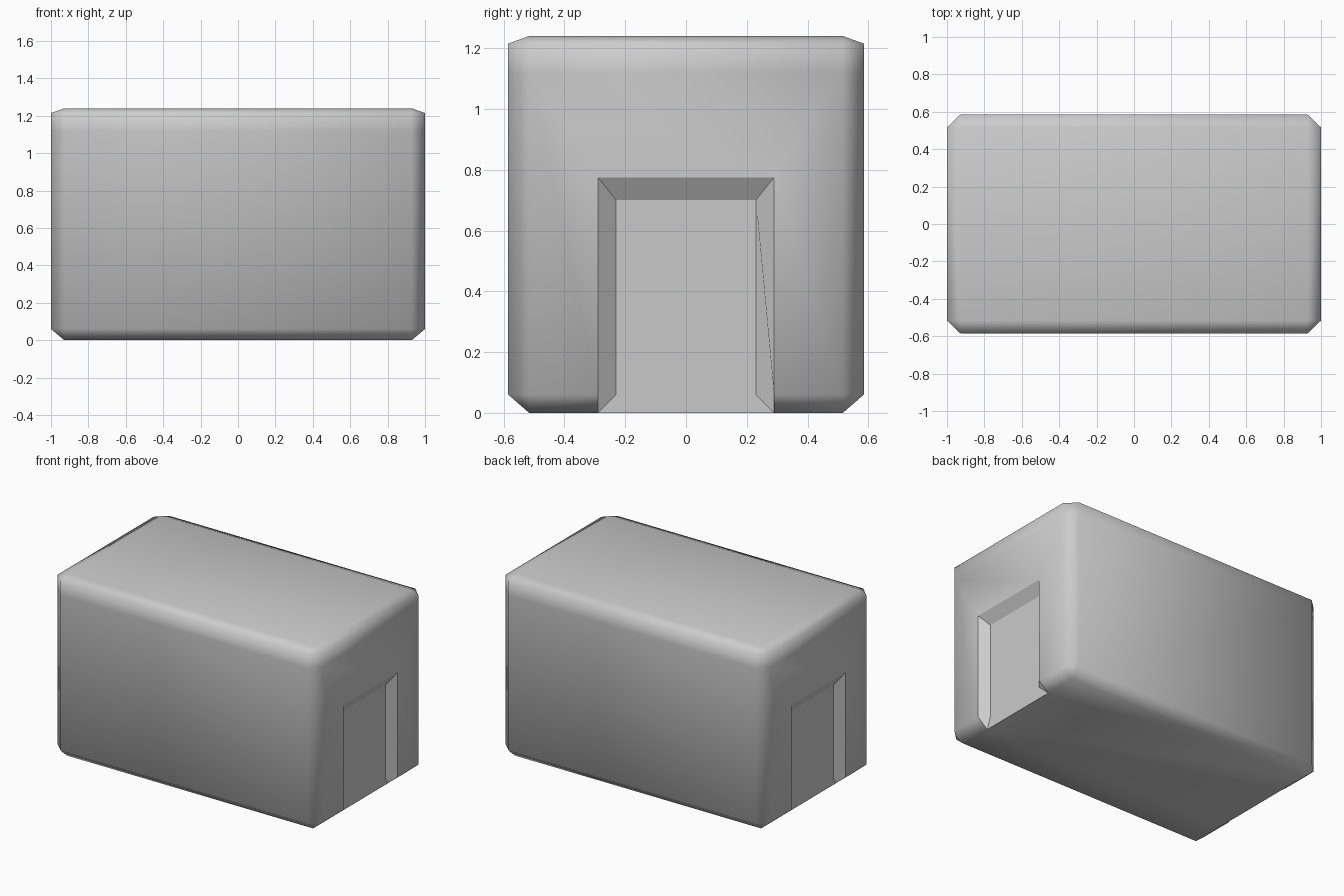
import bpy
import bmesh

if "Cube" in bpy.data.objects:
    bpy.data.objects.remove(bpy.data.objects["Cube"], do_unlink=True)

# Body size: half extents, chamfer insets and heights
X, Y = 1.0, 0.585
XI, YI = 0.928, 0.516
LOW, LOOP, SHOULDER, TOP = 0.06, 1.12, 1.215, 1.24
# Doorway: outer and inner half widths, heights and panel position
DO, DI, HO, HI, PX = 0.29, 0.23, 0.775, 0.70, 0.953

bm = bmesh.new()
cache = {}


def vert(p):
    if p not in cache:
        cache[p] = bm.verts.new(p)
    return cache[p]


def face(points):
    return bm.faces.new([vert(p) for p in points])


def flip(points, sx=1, sy=1):
    return [(x * sx, y * sy, z) for x, y, z in points]


def span_y(points):
    """Close a half outline across the y = 0 plane."""
    return points + flip(points, sy=-1)[::-1]


def span_x(points):
    return points + flip(points, sx=-1)[::-1]


recess = []

# Floor and roof; the floor outline includes the doorway corners
face(span_x(span_y([(XI, DO, 0.0), (XI, YI, 0.0)])[1:3] and
            [(XI, YI, 0.0), (XI, DO, 0.0), (XI, -DO, 0.0), (XI, -YI, 0.0)]))
face(span_x([(XI, YI, TOP), (XI, -YI, TOP)]))

# Long sides: bottom chamfer, wall, upper band and roof chamfer
side = [(XI, YI, 0.0), (XI, Y, LOW), (XI, Y, LOOP), (XI, Y, SHOULDER), (XI, YI, TOP)]
for s in (1, -1):
    for a, b in zip(side, side[1:]):
        face(flip(span_x([a, b]), sy=s))

for sx in (1, -1):
    # End wall around the doorway, upper band and roof chamfer
    face(flip(span_y([(X, DO, HO), (X, DO, LOW), (X, YI, LOW), (X, YI, LOOP)]), sx))
    for a, b in (((X, YI, LOOP), (X, YI, SHOULDER)), ((X, YI, SHOULDER), (XI, YI, TOP))):
        face(flip(span_y([a, b]), sx))

    # Recessed panel and sloping lintel
    recess.append(face(flip(span_y([(PX, DI, HI), (PX, DI, LOW), (XI, DO, 0.0)]), sx)))
    recess.append(face(flip(span_y([(X, DO, HO), (PX, DI, HI)]), sx)))

    for sy in (1, -1):
        # Sloping jamb
        recess.append(face(flip([(X, DO, HO), (X, DO, LOW), (XI, DO, 0.0),
                                 (PX, DI, LOW), (PX, DI, HI)], sx, sy)))
        # End bottom chamfer beside the doorway
        face(flip([(X, DO, LOW), (X, YI, LOW), (XI, YI, 0.0), (XI, DO, 0.0)], sx, sy))
        # Vertical corner chamfer with its bottom and top triangles
        face(flip([(XI, YI, 0.0), (X, YI, LOW), (XI, Y, LOW)], sx, sy))
        face(flip([(XI, YI, TOP), (X, YI, SHOULDER), (XI, Y, SHOULDER)], sx, sy))
        for a, b in ((LOW, LOOP), (LOOP, SHOULDER)):
            face(flip([(X, YI, a), (XI, Y, a), (XI, Y, b), (X, YI, b)], sx, sy))

bmesh.ops.recalc_face_normals(bm, faces=bm.faces)

# Smooth body with crisp doorway edges
for f in bm.faces:
    f.smooth = True
for f in recess:
    for e in f.edges:
        e.smooth = False

mesh = bpy.data.meshes.new("rounded_block")
bm.to_mesh(mesh)
bm.free()
body = bpy.data.objects.new("rounded_block", mesh)
bpy.context.collection.objects.link(body)

# Single plain grey
grey = bpy.data.materials.new("plain grey")
grey.use_nodes = True
color = (0.6, 0.6, 0.6, 1.0)
grey.diffuse_color = color
grey.node_tree.nodes["Principled BSDF"].inputs["Base Color"].default_value = color
mesh.materials.append(grey)
